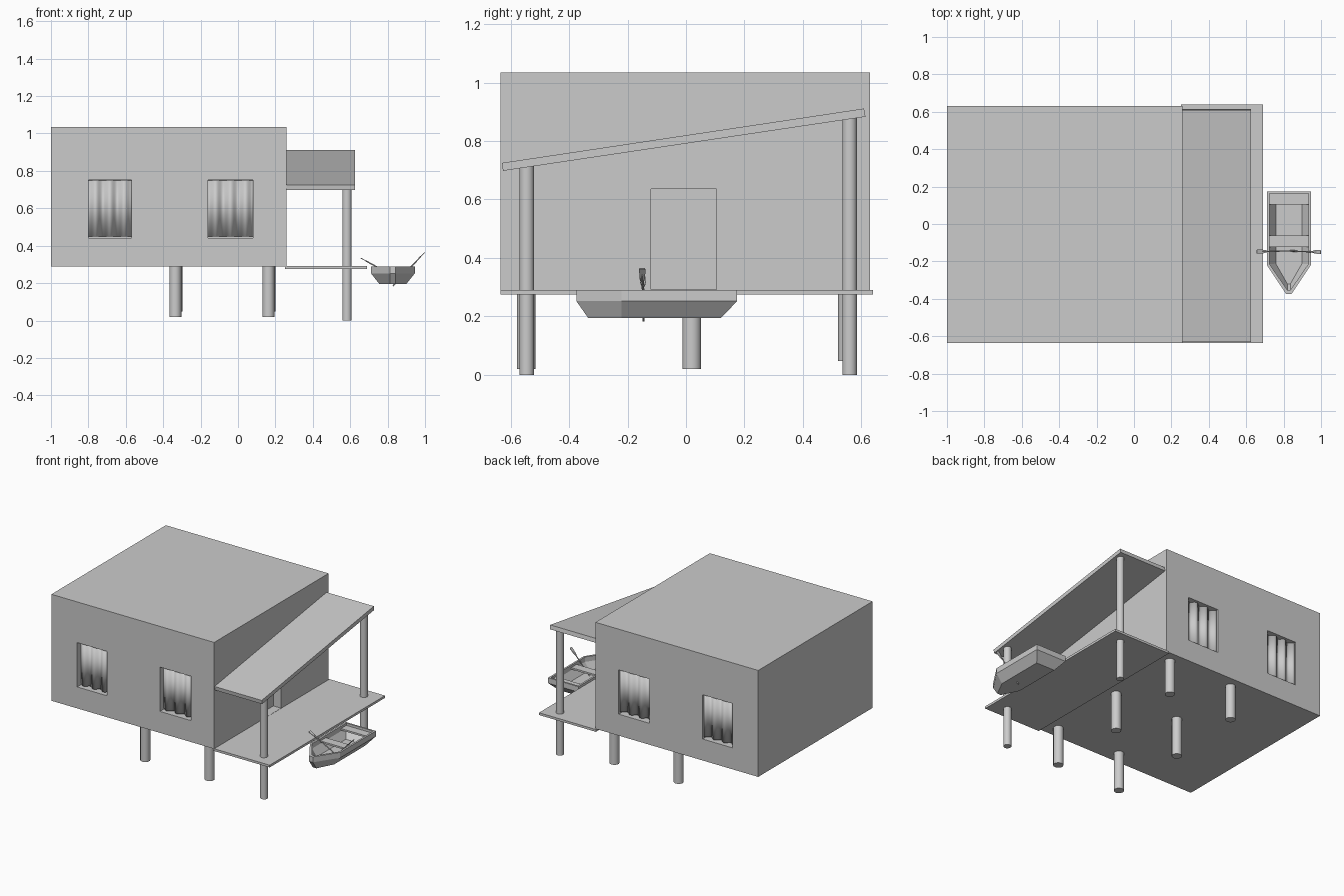
import bpy, bmesh, math
from mathutils import Vector

if "Cube" in bpy.data.objects:
    bpy.data.objects.remove(bpy.data.objects["Cube"])


def mesh_object(name, verts, faces):
    me = bpy.data.meshes.new(name)
    me.from_pydata(verts, [], faces)
    bm = bmesh.new()
    bm.from_mesh(me)
    bmesh.ops.recalc_face_normals(bm, faces=bm.faces)
    bm.to_mesh(me)
    bm.free()
    ob = bpy.data.objects.new(name, me)
    bpy.context.collection.objects.link(ob)
    return ob


def prism(name, rings):
    """Join equal-length rings of points and cap both ends."""
    n = len(rings[0])
    verts = [p for r in rings for p in r]
    faces = [(k*n + i, k*n + (i+1) % n, (k+1)*n + (i+1) % n, (k+1)*n + i)
             for k in range(len(rings) - 1) for i in range(n)]
    faces += [tuple(range(n)), tuple(range(len(verts) - n, len(verts)))]
    return mesh_object(name, verts, faces)


def box(name, x0, x1, y0, y1, z0, z1):
    return prism(name, [[(x0, y0, z), (x1, y0, z), (x1, y1, z), (x0, y1, z)]
                        for z in (z0, z1)])


def rod(name, a, b, r, sides=24):
    a, b = Vector(a), Vector(b)
    bpy.ops.mesh.primitive_cylinder_add(vertices=sides, radius=r,
                                        depth=(b - a).length, location=(a + b) / 2)
    ob = bpy.context.object
    ob.name = name
    ob.rotation_euler = (b - a).to_track_quat('Z', 'Y').to_euler()
    bpy.ops.object.shade_smooth_by_angle()
    return ob


# House block with window and door recesses
Y0, Y1 = -0.635, 0.63
house = box("house", -1, 0.26, Y0, Y1, 0.29, 1.035)
windows = [(-0.80, -0.57), (-0.16, 0.08)]
DEPTH = 0.055
cutters = [box("door_cutter", 0.20, 0.36, -0.12, 0.105, 0.292, 0.635)]
for x0, x1 in windows:
    cutters.append(box("window_cutter", x0, x1, Y0 - 0.1, Y0 + DEPTH, 0.44, 0.75))
    cutters.append(box("window_cutter", x0, x1, Y1 - DEPTH, Y1 + 0.1, 0.44, 0.75))
for c in cutters:
    c.hide_render = True
    m = house.modifiers.new("cut", 'BOOLEAN')
    m.operation = 'DIFFERENCE'
    m.solver = 'EXACT'
    m.object = c
    bpy.context.view_layer.objects.active = house
    bpy.ops.object.modifier_apply(modifier=m.name)
    bpy.data.objects.remove(c)

# Wavy curtains in every window
for x0, x1 in windows:
    for yc in (Y0 + 0.028, Y1 - 0.028):
        n = 36
        row = [(x0 + (x1 - x0) * i / n,
                yc + 0.013 * math.cos(6 * math.pi * i / n)) for i in range(n + 1)]
        verts = [(x, y, z) for z in (0.45, 0.748) for x, y in row]
        faces = [(i, i + 1, n + 2 + i, n + 1 + i) for i in range(n)]
        ob = mesh_object("curtain", verts, faces)
        for p in ob.data.polygons:
            p.use_smooth = True
        s = ob.modifiers.new("thickness", 'SOLIDIFY')
        s.thickness = 0.004
        s.offset = 0

# Stilts under the house
for x in (-0.335, 0.163):
    rod("stilt", (x, -0.547, 0.02), (x, -0.547, 0.30), 0.032)
    rod("stilt", (x, 0.02, 0.02), (x, 0.02, 0.30), 0.032)
    rod("stilt", (x + 0.005, 0.552, 0.047), (x + 0.005, 0.552, 0.30), 0.032)

# Porch deck, posts and sloped roof
box("deck", 0.25, 0.69, -0.635, 0.64, 0.275, 0.291)
rod("porch_post", (0.583, -0.545, 0), (0.583, -0.545, 0.72), 0.025)
rod("porch_post", (0.583, 0.56, 0), (0.583, 0.56, 0.885), 0.025)
slope = [(-0.630, 0.725), (-0.626, 0.698), (0.614, 0.883), (0.609, 0.911)]
prism("porch_roof", [[(x, y, z) for y, z in slope] for x in (0.255, 0.625)])

# Rowing boat hull, outside then over the rim and down inside
CX = 0.828


def outline(hw, stern, shoulder, tip, tw, z):
    half = [(hw, stern), (hw, shoulder), (tw, tip)]
    return ([(CX + x, y, z) for x, y in half]
            + [(CX - x, y, z) for x, y in reversed(half)])


prism("boat_hull", [
    outline(0.072, 0.120, -0.220, -0.335, 0.014, 0.195),
    outline(0.117, 0.175, -0.220, -0.375, 0.014, 0.252),
    outline(0.117, 0.175, -0.220, -0.375, 0.014, 0.290),
    outline(0.104, 0.163, -0.214, -0.353, 0.008, 0.290),
    outline(0.104, 0.163, -0.214, -0.353, 0.008, 0.256),
    outline(0.070, 0.110, -0.212, -0.320, 0.008, 0.206)])
for y0, y1 in ((0.105, 0.164), (-0.122, -0.062)):
    box("boat_seat", CX - 0.106, CX + 0.106, y0, y1, 0.262, 0.274)


# Oars: thin shaft and flat tapered blade
def oar(outer, inner):
    a, b = Vector(outer), Vector(inner)
    d = (b - a).normalized()
    nrm = Vector((-d.z, 0, d.x)) * 0.002
    rod("oar_shaft", a + d * 0.03, b, 0.0035, 10)
    rings = []
    for t, w in ((0, 0.009), (0.006, 0.011), (0.045, 0.009), (0.068, 0.003)):
        c, s = a + d * t, Vector((0, w, 0))
        rings.append([c - s - nrm, c + s - nrm, c + s + nrm, c - s + nrm])
    prism("oar_blade", rings)


oar((0.998, -0.150, 0.364), (0.828, -0.145, 0.184))
oar((0.656, -0.148, 0.334), (0.860, -0.143, 0.222))
